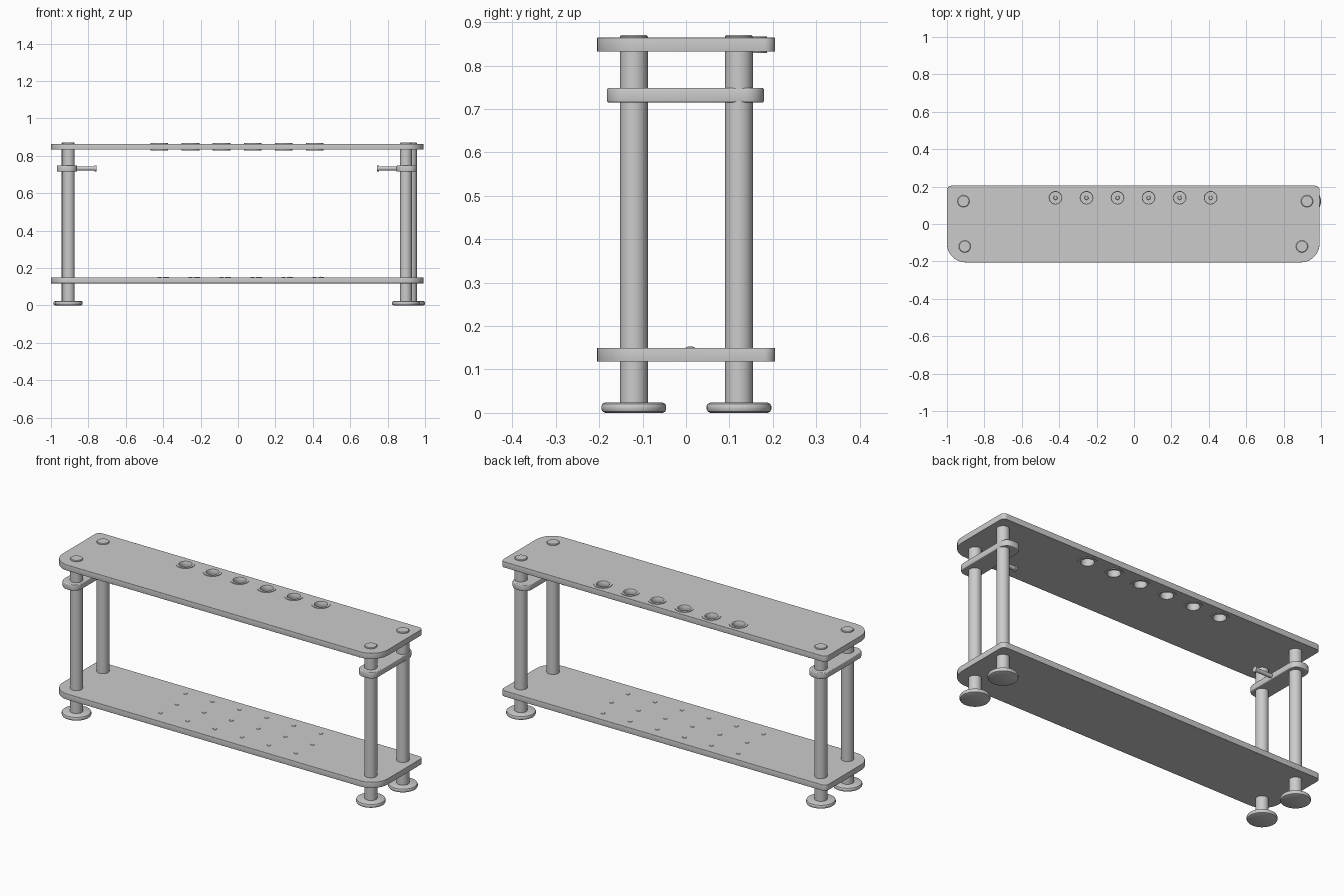
import bpy, bmesh
from math import pi, cos, sin, radians
from mathutils import Matrix

if "Cube" in bpy.data.objects:
    bpy.data.objects.remove(bpy.data.objects["Cube"])


def finish(obj):
    bpy.ops.object.select_all(action='DESELECT')
    bpy.context.view_layer.objects.active = obj
    obj.select_set(True)
    bpy.ops.object.convert(target='MESH')
    bpy.ops.object.shade_smooth_by_angle(angle=radians(35))


def lathe(name, profile, loc, rot=None, steps=40, closed=False):
    """Revolve (radius, height) points around z."""
    bm = bmesh.new()
    vs = [bm.verts.new((r, 0, z)) for r, z in profile]
    es = [bm.edges.new(p) for p in zip(vs, vs[1:])]
    if closed:
        es.append(bm.edges.new((vs[-1], vs[0])))
    bmesh.ops.spin(bm, geom=vs + es, axis=(0, 0, 1), cent=(0, 0, 0),
                   angle=2 * pi, steps=steps, use_duplicate=False)
    bmesh.ops.remove_doubles(bm, verts=bm.verts, dist=1e-5)
    bmesh.ops.recalc_face_normals(bm, faces=bm.faces)
    if rot:
        bm.transform(rot)
    me = bpy.data.meshes.new(name)
    bm.to_mesh(me)
    bm.free()
    obj = bpy.data.objects.new(name, me)
    obj.location = loc
    bpy.context.collection.objects.link(obj)
    finish(obj)


def rounded_rect(x0, x1, y0, y1, r_front, r_back, n=10):
    pts = []
    for sx, sy, r, a0 in ((0, 0, r_front, pi), (1, 0, r_front, 1.5 * pi),
                          (1, 1, r_back, 0), (0, 1, r_back, pi / 2)):
        cx = x1 - r if sx else x0 + r
        cy = y1 - r if sy else y0 + r
        pts += [(cx + r * cos(a0 + i * pi / 2 / n), cy + r * sin(a0 + i * pi / 2 / n))
                for i in range(n + 1)]
    return pts


def plate(name, loops, z0, z1, bevel):
    """Filled 2D outline (inner loops become holes) with thickness."""
    cu = bpy.data.curves.new(name, 'CURVE')
    cu.dimensions = '2D'
    cu.fill_mode = 'BOTH'
    cu.extrude = (z1 - z0) / 2 - bevel
    cu.bevel_depth = bevel
    cu.bevel_resolution = 2
    cu.offset = -bevel
    for pts in loops:
        sp = cu.splines.new('POLY')
        sp.points.add(len(pts) - 1)
        for p, (x, y) in zip(sp.points, pts):
            p.co = (x, y, 0, 1)
        sp.use_cyclic_u = True
    obj = bpy.data.objects.new(name, cu)
    obj.location.z = (z0 + z1) / 2
    bpy.context.collection.objects.link(obj)
    finish(obj)


HOLES = [-0.42 + 0.166 * i for i in range(6)]
HOLE_Y = 0.14

# shelves
outline = rounded_rect(-1.0, 0.992, -0.205, 0.205, 0.1, 0.025)
holes = [[(x + 0.036 * cos(-a * pi / 16), HOLE_Y + 0.036 * sin(-a * pi / 16))
          for a in range(32)] for x in HOLES]
plate("lower_shelf", [outline], 0.118, 0.15, 0.001)
plate("top_shelf", [outline] + holes, 0.832, 0.864, 0.001)

# posts and round feet
for name, x, y in (("front_left", -0.905, -0.12), ("back_left", -0.912, 0.122),
                   ("front_right", 0.898, -0.12), ("back_right", 0.925, 0.122)):
    lathe(name + "_post", [(0, 0.015), (0.032, 0.015), (0.032, 0.867), (0.029, 0.87), (0, 0.87)],
          (x, y, 0))
    lathe(name + "_foot", [(0, 0), (0.066, 0), (0.072, 0.003), (0.0745, 0.008), (0.0745, 0.016),
                           (0.072, 0.021), (0.066, 0.024), (0, 0.024)], (x, y, 0), steps=48)

# side crossbars, each with an inward peg
for name, x0, x1, s in (("left", -0.968, -0.861, 1), ("right", 0.848, 0.957, -1)):
    plate(name + "_crossbar", [rounded_rect(x0, x1, -0.182, 0.18, 0.045, 0.045)],
          0.715, 0.748, 0.004)
    lathe(name + "_peg", [(0, -0.01), (0.011, -0.01), (0.011, 0.095), (0.015, 0.095),
                          (0.015, 0.104), (0, 0.104)],
          (x1 if s > 0 else x0, 0, 0.732), Matrix.Rotation(s * pi / 2, 4, 'Y'), steps=24)

# grommets lining the holes of the top shelf
for i, x in enumerate(HOLES):
    lathe(f"grommet_{i + 1}", [(0.032, 0.832), (0.034, 0.829), (0.047, 0.829), (0.047, 0.833),
                               (0.037, 0.834), (0.037, 0.862), (0.047, 0.863), (0.047, 0.867),
                               (0.034, 0.867), (0.032, 0.864)],
          (x, HOLE_Y, 0), steps=32, closed=True)

# small studs on the lower shelf
for j, (y, dx) in enumerate(((HOLE_Y, 0), (0.01, 0.04), (-0.12, 0.03))):
    for i, x in enumerate(HOLES):
        lathe(f"stud_{j * 6 + i + 1}", [(0.012, 0.149), (0.009, 0.152), (0, 0.153)],
              (x + dx, y, 0), steps=12)
